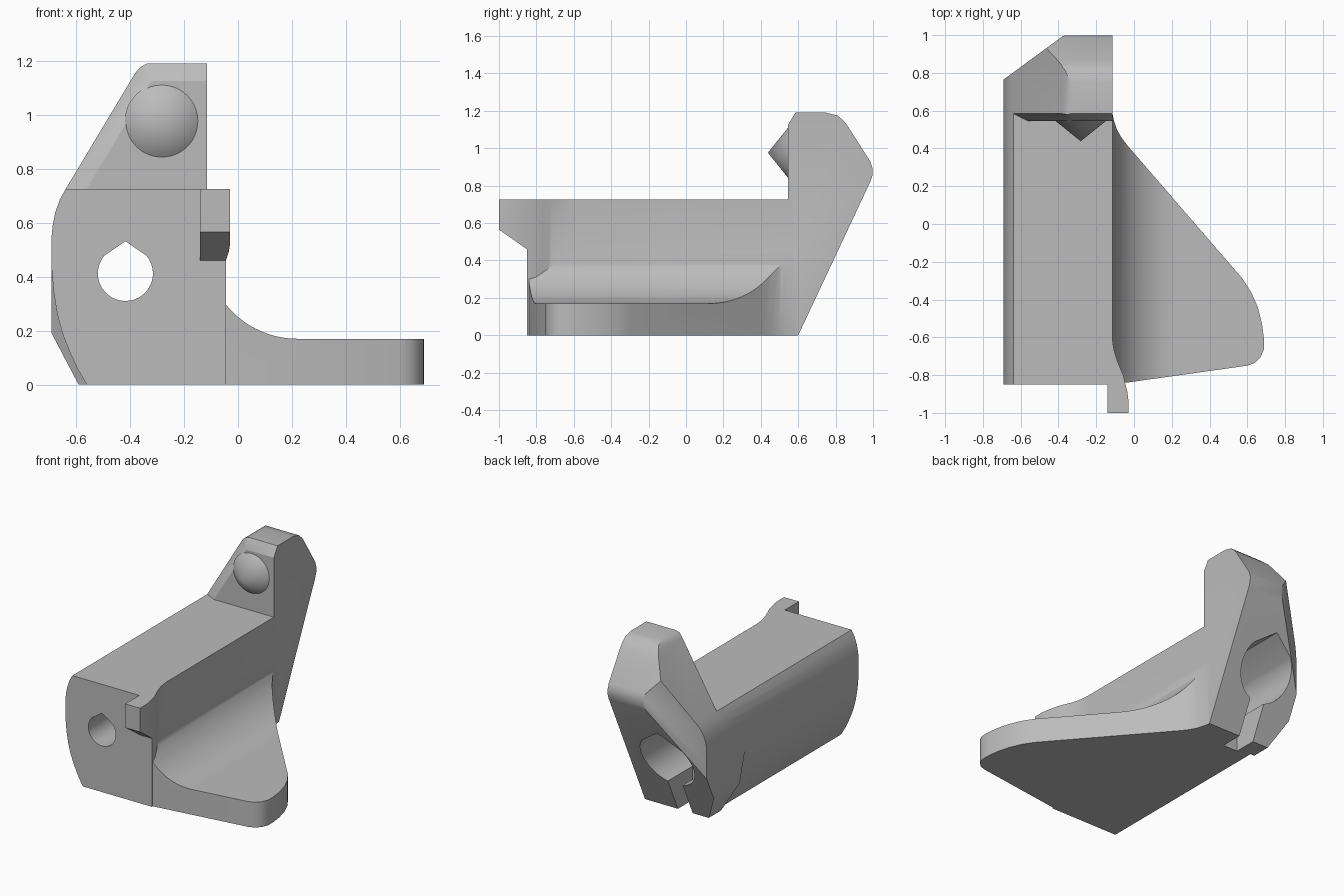
import bpy, bmesh, math
from mathutils import Vector

if "Cube" in bpy.data.objects:
    bpy.data.objects.remove(bpy.data.objects["Cube"])

grey = bpy.data.materials.new("plain_grey")
grey.use_nodes = True
COLOUR = (0.5, 0.5, 0.5, 1)
grey.diffuse_color = COLOUR
grey.node_tree.nodes["Principled BSDF"].inputs["Base Color"].default_value = COLOUR


def finish(name, bm):
    bmesh.ops.recalc_face_normals(bm, faces=bm.faces)
    me = bpy.data.meshes.new(name)
    bm.to_mesh(me)
    bm.free()
    me.materials.append(grey)
    ob = bpy.data.objects.new(name, me)
    bpy.context.collection.objects.link(ob)
    return ob


def prism(name, pts, axis, lo, hi, cuts=()):
    """Extrude a 2D outline along an axis; each cut removes the side its normal points to."""
    place = {"x": lambda a, b: (lo, a, b),
             "y": lambda a, b: (a, lo, b),
             "z": lambda a, b: (a, b, lo)}[axis]
    bm = bmesh.new()
    face = bm.faces.new([bm.verts.new(place(*p)) for p in pts])
    out = bmesh.ops.extrude_face_region(bm, geom=[face])
    shift = Vector([hi - lo if c == axis else 0 for c in "xyz"])
    bmesh.ops.translate(bm, vec=shift,
                        verts=[g for g in out["geom"] if isinstance(g, bmesh.types.BMVert)])
    for co, no in cuts:
        slice_off(bm, co, no)
    return finish(name, bm)


def slice_off(bm, co, no):
    bmesh.ops.bisect_plane(bm, geom=bm.verts[:] + bm.edges[:] + bm.faces[:],
                           plane_co=co, plane_no=no, clear_outer=True)
    bmesh.ops.holes_fill(bm, edges=[e for e in bm.edges if e.is_boundary])


def combine(target, other, operation):
    mod = target.modifiers.new("combine", "BOOLEAN")
    mod.operation, mod.solver, mod.object = operation, "EXACT", other
    dg = bpy.context.evaluated_depsgraph_get()
    me = bpy.data.meshes.new_from_object(target.evaluated_get(dg))
    target.modifiers.clear()
    target.data = me
    bpy.data.objects.remove(other)


def arc(cx, cz, r, start, end, n):
    angles = [math.radians(start + (end - start) * i / n) for i in range(n + 1)]
    return [(cx + r * math.cos(a), cz + r * math.sin(a)) for a in angles]


def teardrop(r):
    cx, cz = -0.417, 0.412
    return [(cx, cz + 1.17 * r)] + arc(cx, cz, r, 140, 400, 28)


# Main block, rounded on its right side
upper_curve = [(-0.69, 0.43), (-0.69, 0.55), (-0.686, 0.59), (-0.676, 0.64),
               (-0.66, 0.685), (-0.638, 0.725)]
lower_curve = [(-0.56, 0), (-0.595, 0.06), (-0.625, 0.125), (-0.65, 0.19),
               (-0.669, 0.26), (-0.682, 0.34)]
body = prism("bracket_body", lower_curve + upper_curve + [(-0.115, 0.725), (-0.115, 0)],
             "y", -0.85, 0.56)

# Rear block and raised head: side outline crossed with front outline
side = [(0.47, 0), (0.6, 0), (0.985, 0.82), (0.997, 0.855), (0.998, 0.89), (0.985, 0.93),
        (0.87, 1.11), (0.845, 1.145), (0.81, 1.175), (0.75, 1.19), (0.585, 1.19),
        (0.545, 1.125), (0.545, 0.725), (0.34, 0.725), (0.34, 0.45)]
front = [(-0.59, 0), (-0.69, 0.19)] + upper_curve + [
    (-0.38, 1.155), (-0.36, 1.177), (-0.335, 1.19), (-0.115, 1.19), (-0.115, 0)]
head = prism("head", side, "x", -0.8, -0.115)
outline = prism("head_outline", front, "y", 0.2, 1.1,
                cuts=[((-0.69, 0.765, 0), (-0.22, 0.3, 0)),
                      ((-0.37, 0.997, 0), (-0.1, 0.3, 0))])
combine(head, outline, "INTERSECT")

# Slanted bevel along the front edge of the head
bevel_top = prism("bevel_cutter", [(-0.9, 0.4), (-0.9, 0.72), (-0.64, 0.585), (-0.56, 0.545), (-0.27, 0.4)],
                  "z", 0.725, 1.4)
for v in bevel_top.data.vertices:
    v.co.x += (v.co.z - 0.725) * 0.6
combine(head, bevel_top, "DIFFERENCE")
combine(body, head, "UNION")

# Side plate with a concave fillet rising into the block
plan = [(-0.3, -0.84), (-0.04, -0.84), (0.6, -0.75), (0.64, -0.735), (0.67, -0.705),
        (0.687, -0.665), (0.688, -0.61), (0.678, -0.53), (0.655, -0.44), (0.62, -0.36),
        (0.575, -0.29), (-0.03, 0.41), (-0.065, 0.455), (-0.09, 0.5), (-0.107, 0.55),
        (-0.115, 0.59), (-0.3, 0.59)]
plate = prism("plate", plan, "z", 0, 0.6)
fillet = prism("fillet", [(-0.4, 0), (0.8, 0), (0.8, 0.17)]
               + arc(0.22, 0.51, 0.34, 270, 180, 20) + [(-0.4, 0.51)], "y", -1, 1)
combine(plate, fillet, "INTERSECT")
combine(body, plate, "UNION")

# Flared front corner
flare = prism("flare", [(-0.2, -0.85), (-0.045, -0.85), (-0.055, -0.805), (-0.072, -0.765),
                        (-0.09, -0.72), (-0.105, -0.67), (-0.112, -0.63), (-0.115, -0.58),
                        (-0.2, -0.58)], "z", 0, 0.725)
combine(body, flare, "UNION")

# Hook tab with a sloped underside
tab = prism("tab", [(-0.14, -1), (-0.03, -1), (-0.03, -0.93), (-0.035, -0.89), (-0.045, -0.85),
                    (-0.06, -0.8), (-0.14, -0.8)], "z", 0.3, 0.725,
            cuts=[((0, -1, 0.565), (0, -0.105, -0.15))])
combine(body, tab, "UNION")

# Stepped teardrop bore and the slot below it
combine(body, prism("bore", teardrop(0.102), "y", -1.2, 1.2), "DIFFERENCE")
combine(body, prism("wide_bore", teardrop(0.193), "y", -0.6, 1.2), "DIFFERENCE")
combine(body, prism("slot", [(-0.47, -0.1), (-0.36, -0.1), (-0.36, 0.35), (-0.47, 0.35)],
                    "y", 0.445, 1.2), "DIFFERENCE")

# Pointed locating cone on the head
bm = bmesh.new()
bmesh.ops.create_cone(bm, cap_ends=True, segments=64, radius1=0.137, radius2=0, depth=0.11)
cone = finish("locating_cone", bm)
cone.rotation_euler.x = math.radians(90)
cone.location = (-0.282, 0.493, 0.976)

# Smooth the curves and keep the hard edges
for ob in (body, cone):
    bpy.ops.object.select_all(action="DESELECT")
    ob.select_set(True)
    bpy.context.view_layer.objects.active = ob
    bpy.ops.object.shade_smooth_by_angle(angle=math.radians(30))
